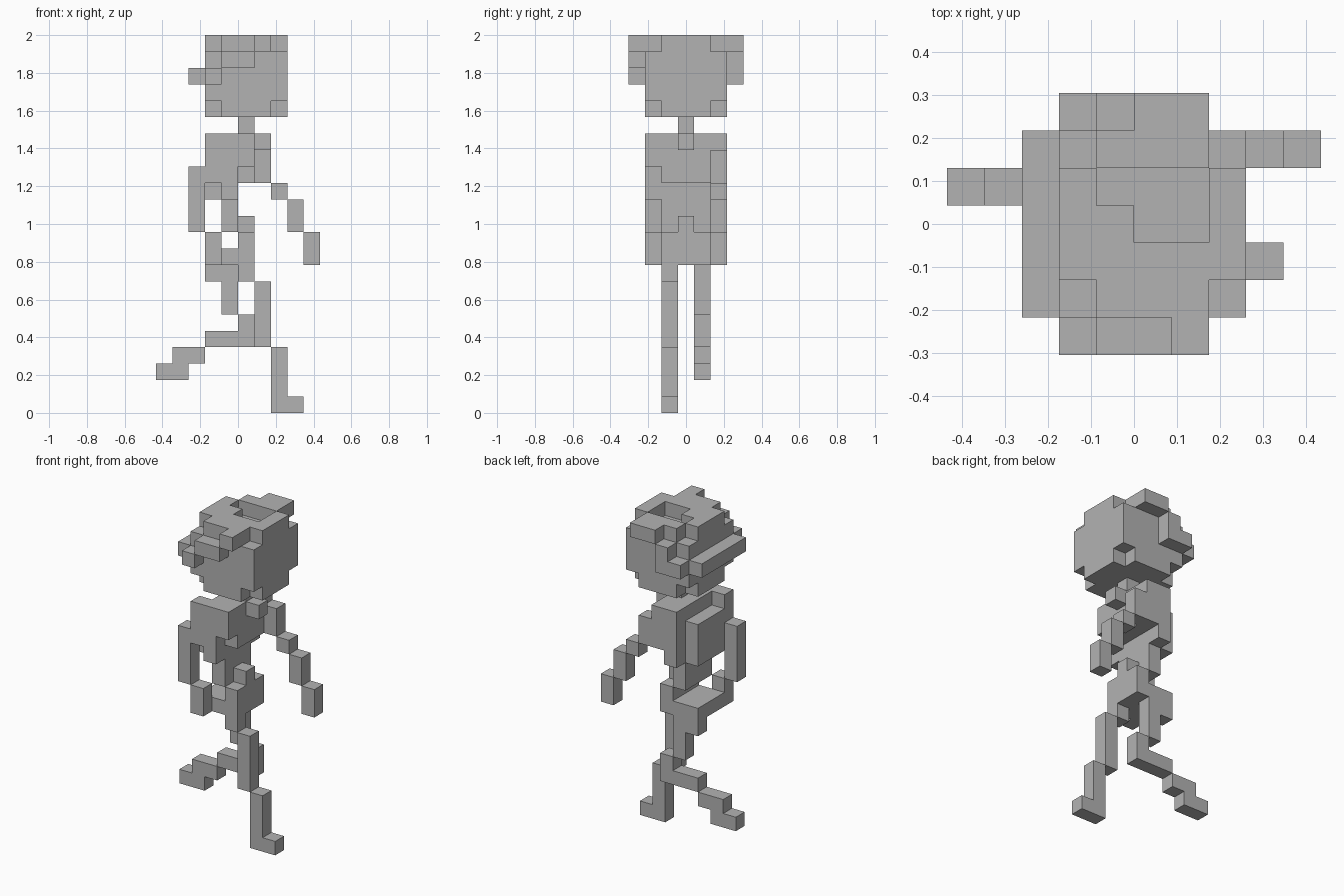
import bpy, bmesh
from itertools import product
from mathutils import Vector

cube = bpy.data.objects.get("Cube")
if cube:
    bpy.data.objects.remove(cube)

U = 2 / 23  # edge of one block

mat = bpy.data.materials.new("plain_grey")
mat.use_nodes = True
grey = (0.45, 0.45, 0.45, 1)
mat.diffuse_color = grey
mat.node_tree.nodes["Principled BSDF"].inputs["Base Color"].default_value = grey


def box(x, y, z):
    """Blocks filling inclusive ranges; a single number is one block thick."""
    spans = [(r, r) if isinstance(r, int) else r for r in (x, y, z)]
    return set(product(*(range(a, b + 1) for a, b in spans)))


def join(*boxes):
    return set().union(*(box(*b) for b in boxes))


def plus(z):
    """Five by five layer without its corners."""
    return join(((-1, 1), (-2, 2), z), ((-2, 2), (-1, 1), z))


def plus_head(z):
    return {(x, y, k) for x, y, k in plus(z)}


parts = {}

# Head with trimmed lower corners and an open notch in the crown
parts["head"] = box((-2, 2), (-2, 2), (19, 21)) | plus_head(18)
parts["crown"] = plus(22) - join(((-1, 1), 1, 22), ((0, 1), 0, 22))

# Band that steps down both sides and runs across the back of the head
parts["head_band"] = join((1, -3, 22), ((-1, 0), -3, 21), (-2, -3, 20),
                          ((0, 1), 3, 22), (-1, 3, (20, 21)), (-2, 3, 20),
                          (-3, (-2, 2), 20))

# Neck, collar, chest, back pack and waist
parts["neck"] = box(0, 0, 17)
parts["collar"] = box(1, 0, 16)
parts["chest"] = join(((-1, 0), (-2, 2), (15, 16)), (-1, (-2, 2), (13, 14)),
                      (0, (-1, 2), 14))
parts["back_pack"] = box(-2, (-1, 1), (13, 15))
parts["waist"] = box(-1, (-1, 1), (11, 12))

# Hips with belt buckle
parts["hips"] = join(((-2, 0), (-1, 1), 9), (0, (-1, 1), 10))
parts["buckle"] = box(0, 0, 11)

# Arms: one swings back, the other forward
parts["back_arm"] = join((-2, -2, (14, 16)), (-3, -2, (11, 14)), (-2, -2, (9, 10)))
parts["front_arm"] = join((1, 2, (14, 15)), (2, 2, 13), (3, 2, (11, 12)), (4, 2, (9, 10)))

# Legs: front one planted, back one lifted
parts["front_leg"] = join((0, -1, 8), (1, -1, (4, 7)), (2, -1, (1, 3)))
parts["front_foot"] = box((2, 3), -1, 0)
parts["back_leg"] = join(((-2, -1), 1, 8), (-1, 1, (6, 7)), (0, 1, 5), ((-2, 0), 1, 4))
parts["back_foot"] = join(((-4, -3), 1, 3), ((-5, -4), 1, 2))

filled = set().union(*parts.values())


def build(name, cells):
    """Skin the blocks, leaving out faces hidden against other blocks."""
    bm = bmesh.new()
    verts = {}

    def vert(p):
        key = tuple(round(c * 2) for c in p)
        if key not in verts:
            verts[key] = bm.verts.new(p * U)
        return verts[key]

    for cell in sorted(cells):
        centre = Vector(cell) + Vector((0.5, 0, 0.5))
        for axis, sign in product(range(3), (-1, 1)):
            n = Vector((0, 0, 0))
            n[axis] = sign
            if tuple(int(c + d) for c, d in zip(cell, n)) in filled:
                continue
            a = Vector((0, 0, 0))
            a[(axis + 1) % 3] = 0.5
            b = n.cross(a)
            mid = centre + n / 2
            bm.faces.new([vert(mid + o) for o in (-a - b, a - b, a + b, b - a)])
    bmesh.ops.dissolve_limit(bm, angle_limit=0.01, verts=bm.verts, edges=bm.edges)
    mesh = bpy.data.meshes.new(name)
    bm.to_mesh(mesh)
    bm.free()
    mesh.materials.append(mat)
    bpy.context.collection.objects.link(bpy.data.objects.new(name, mesh))


for part_name, part_cells in parts.items():
    build(part_name, part_cells)
